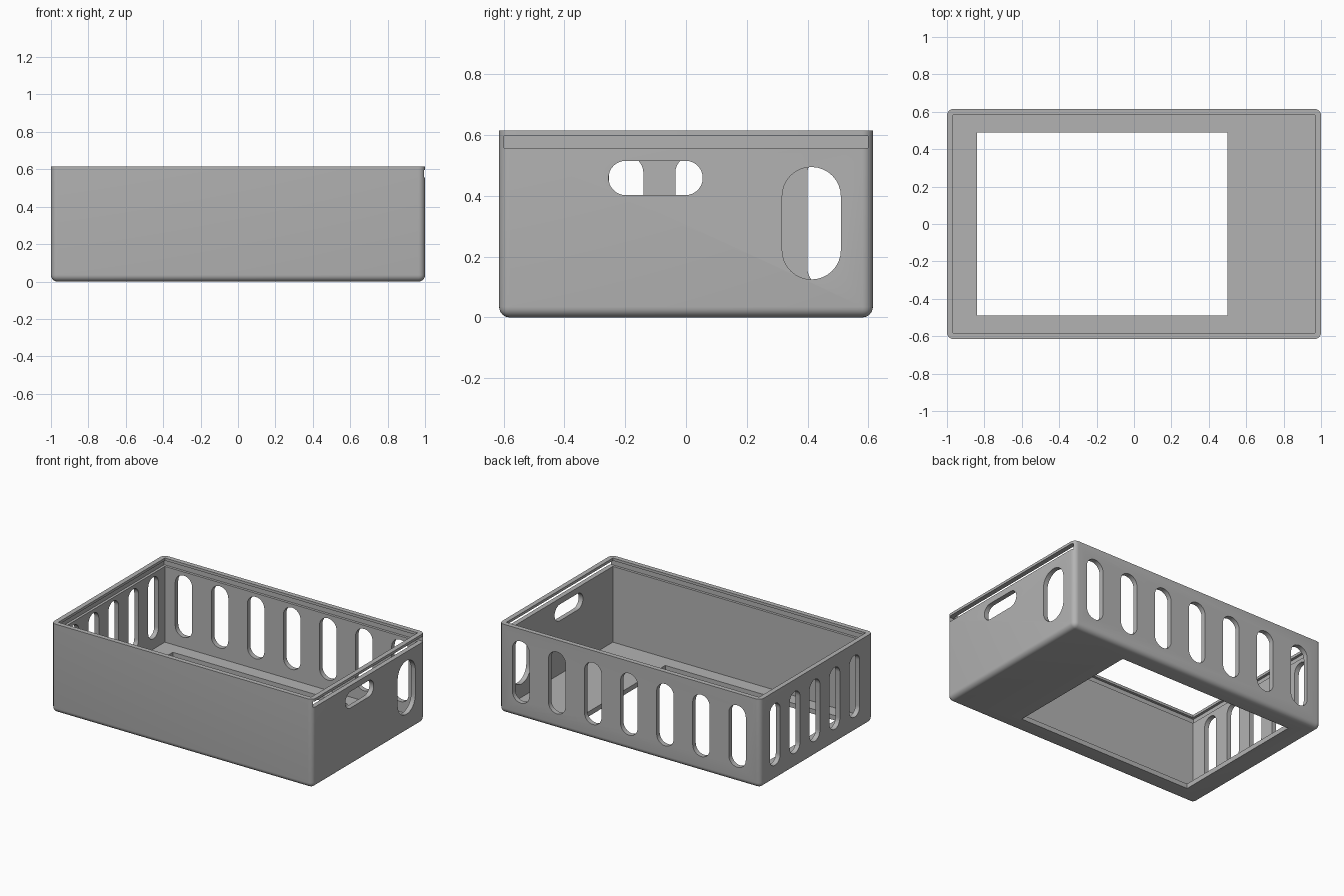
import bpy, bmesh, math

if "Cube" in bpy.data.objects:
    bpy.data.objects.remove(bpy.data.objects["Cube"])

L, W, H = 1.0, 0.615, 0.615      # half length, half width, height
T = 0.033                        # wall and floor thickness
R = 0.035                        # outer edge radius

grey = bpy.data.materials.new("plain grey")
grey.diffuse_color = (0.45, 0.45, 0.45, 1)
grey.use_nodes = True
grey.node_tree.nodes["Principled BSDF"].inputs["Base Color"].default_value = grey.diffuse_color


def new_object(name, bm):
    bmesh.ops.recalc_face_normals(bm, faces=bm.faces)
    mesh = bpy.data.meshes.new(name)
    bm.to_mesh(mesh)
    bm.free()
    obj = bpy.data.objects.new(name, mesh)
    obj.data.materials.append(grey)
    bpy.context.collection.objects.link(obj)
    return obj


def block(name, x0, x1, y0, y1, z0, z1, radius=0):
    """Box between limits; radius rounds all edges except the top rim."""
    bm = bmesh.new()
    bmesh.ops.create_cube(bm, size=1)
    for v in bm.verts:
        v.co = (x1 if v.co.x > 0 else x0,
                y1 if v.co.y > 0 else y0,
                z1 if v.co.z > 0 else z0)
    if radius:
        edges = [e for e in bm.edges if min(v.co.z for v in e.verts) < z1 - 0.001]
        bmesh.ops.bevel(bm, geom=edges, offset=radius, segments=6,
                        profile=0.5, affect='EDGES')
    return new_object(name, bm)


def oblong(name, wall, centre, z, width, height, n=16):
    """Cutter with rounded ends, passing through the 'x' or 'y' wall at the given offset."""
    r = min(width, height) / 2
    dx, dz = width / 2 - r, height / 2 - r
    pts = []
    for i in range(4):
        sx, sz = (1, -1, -1, 1)[i], (1, 1, -1, -1)[i]
        for k in range(n // 2 + 1):
            a = math.pi / 2 * (i + k / (n // 2))
            pts.append((centre + sx * dx + r * math.cos(a), z + sz * dz + r * math.sin(a)))
    bm = bmesh.new()
    side, at = wall
    lo, hi = at - 0.1, at + 0.1
    place = (lambda u, w, d: (d, u, w)) if side == 'x' else (lambda u, w, d: (u, d, w))
    face = bm.faces.new([bm.verts.new(place(u, w, lo)) for u, w in pts])
    ext = bmesh.ops.extrude_face_region(bm, geom=[face])
    for v in ext["geom"]:
        if isinstance(v, bmesh.types.BMVert):
            v.co[0 if side == 'x' else 1] = hi
    bmesh.ops.remove_doubles(bm, verts=bm.verts, dist=1e-5)
    return new_object(name, bm)


# Outer shell with rounded corners and bottom edges
case = block("open_case", -L, L, -W, W, 0, H, R)

cutters = [
    # Inner cavity
    block("cavity", -L + T, L - T, -W + T, W - T, T, H + 0.1),
    # Window in the floor
    block("floor_window", -0.84, 0.50, -0.488, 0.488, -0.1, 0.1),
    # Sliding lid groove, open through the right end
    block("lid_groove", -L + 0.0155, L + 0.1, -W + 0.0155, W - 0.0155, 0.557, 0.597),
    # Right end: hand slot and tall opening
    oblong("hand_slot", ('x', L), -0.10, 0.459, 0.31, 0.113),
    oblong("tall_opening", ('x', L), 0.413, 0.31, 0.193, 0.37),
]
# Vent slots in the left end and the back
for i in range(5):
    cutters.append(oblong("end_vent", ('x', -L), 0.021 + 0.2175 * (i - 2), 0.318, 0.1125, 0.428))
for i in range(7):
    cutters.append(oblong("back_vent", ('y', W), 0.005 + 0.276 * (i - 3), 0.318, 0.13, 0.428))

bpy.context.view_layer.objects.active = case
for c in cutters:
    mod = case.modifiers.new("cut", 'BOOLEAN')
    mod.operation, mod.solver, mod.object = 'DIFFERENCE', 'EXACT', c
    bpy.ops.object.modifier_apply(modifier=mod.name)
    bpy.data.objects.remove(c)

# Smooth rounded edges, keep cut edges sharp
case.select_set(True)
bpy.ops.object.shade_smooth_by_angle(angle=math.radians(30))
